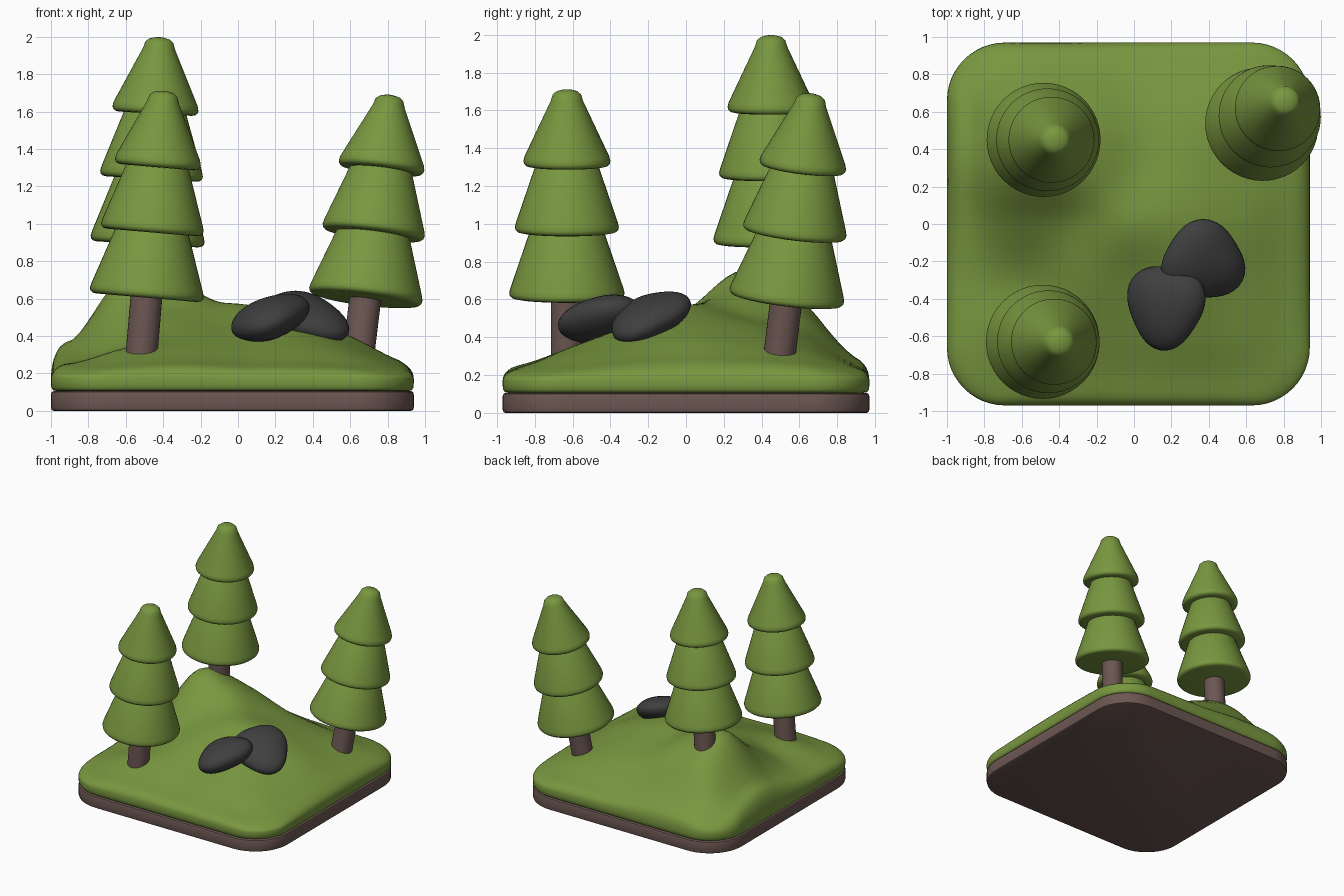
import bpy, math
from mathutils import Vector, Matrix

if "Cube" in bpy.data.objects:
    bpy.data.objects.remove(bpy.data.objects["Cube"])

def material(name, rgb):
    m = bpy.data.materials.new(name)
    m.diffuse_color = (*rgb, 1)
    m.use_nodes = True
    m.node_tree.nodes["Principled BSDF"].inputs["Base Color"].default_value = m.diffuse_color
    return m

GREEN = material("green", (0.19, 0.31, 0.05))
BROWN = material("brown", (0.15, 0.095, 0.085))
DARK = material("dark_grey", (0.05, 0.05, 0.05))

def make(name, verts, faces, mat, angle=40):
    me = bpy.data.meshes.new(name)
    me.from_pydata(verts, [], faces)
    me.materials.append(mat)
    ob = bpy.data.objects.new(name, me)
    bpy.context.collection.objects.link(ob)
    bpy.ops.object.select_all(action='DESELECT')
    ob.select_set(True)
    bpy.context.view_layer.objects.active = ob
    bpy.ops.object.shade_smooth_by_angle(angle=math.radians(angle))
    return ob

def skin(name, rings, mat, angle=40):
    """Join equal closed rings, listed bottom to top, and cap both ends."""
    n = len(rings[0])
    verts = [v for r in rings for v in r]
    faces = [(k*n + i, k*n + (i+1) % n, (k+1)*n + (i+1) % n, (k+1)*n + i)
             for k in range(len(rings)-1) for i in range(n)]
    faces.append(tuple(reversed(range(n))))
    faces.append(tuple(range(len(verts)-n, len(verts))))
    return make(name, verts, faces, mat, angle)

def lathe(name, profile, mat, matrix, n=48):
    rings = [[matrix @ Vector((r*math.cos(2*math.pi*i/n), r*math.sin(2*math.pi*i/n), z))
              for i in range(n)] for r, z in profile]
    return skin(name, rings, mat)

# rounded square outline shared by the slab and the ground
CX, HALF, RAD = -0.03, 0.97, 0.31
def outline(inset=0.0):
    h, r, pts = HALF - inset, RAD - inset, []
    c = h - r
    for q, (sx, sy) in enumerate([(1, 1), (-1, 1), (-1, -1), (1, -1)]):
        for i in range(13):
            a = math.pi/2*(q + i/12)
            pts.append((sx*c + r*math.cos(a), sy*c + r*math.sin(a)))
        nx, ny = [(-1, 1), (-1, -1), (1, -1), (1, 1)][q]
        a = math.pi/2*(q+1)
        p = Vector(pts[-1])
        e = Vector((nx*c + r*math.cos(a), ny*c + r*math.sin(a)))
        pts += [tuple(p.lerp(e, t/16)) for t in range(1, 16)]
    return pts

def slab_ring(inset, z):
    return [(CX + x, y, z) for x, y in outline(inset)]

# brown slab
skin("base_slab", [slab_ring(i, z) for i, z in
     [(.015, 0), (.004, .005), (0, .018), (0, .087), (.004, .1), (.015, .106)]], BROWN)

# coarse ground heights, rows from front to back, 0.3 apart
H = [[.22, .24, .25, .24, .24, .23, .21],
     [.25, .33, .35, .34, .35, .31, .23],
     [.26, .35, .45, .45, .45, .36, .25],
     [.31, .52, .54, .57, .51, .40, .26],
     [.37, .74, .67, .53, .47, .37, .26],
     [.32, .59, .56, .45, .39, .33, .25],
     [.25, .29, .29, .26, .25, .24, .22]]

def spline(p, t):
    a, b, c, d = p
    return b + .5*t*(c - a + t*(2*a - 5*b + 4*c - d + t*(3*(b - c) + d - a)))

def height(x, y):
    u = min(max((x + .9)/.3, 0), 5.999)
    v = min(max((y + .9)/.3, 0), 5.999)
    i, j = int(u), int(v)
    k = lambda n: min(max(n, 0), 6)
    return spline([spline([H[k(j+b)][k(i+a)] for a in (-1, 0, 1, 2)], u - i)
                   for b in (-1, 0, 1, 2)], v - j)

# hilly ground with a soft rim
rings = [slab_ring(i, z) for i, z in [(.03, .106), (.012, .11), (.002, .125), (0, .15)]]
for s in [1, .998, .993, .985, .97, .95] + [.92 - .04*i for i in range(23)] + [.012]:
    f = math.sqrt(max(0, 1 - ((s - .9)/.1)**2)) if s > .9 else 1
    rings.append([(CX + s*x, s*y, .17 + (height(CX + s*x, s*y) - .17)*f) for x, y in outline()])
skin("ground", rings, GREEN, 60)

# trees: leaning trunk plus three stacked tiers
TIERS = [(0, .305, .195, .39), (.35, .275, .165, .74), (.70, .23, .085, 1.08)]
def tree(tag, base, lean, drop):
    axis = Vector((*lean, 1)).normalized()
    M = Matrix.Translation(base) @ Vector((0, 0, 1)).rotation_difference(axis).to_matrix().to_4x4()
    lathe(tag + "_trunk", [(.085, -drop), (.085, .05)], BROWN, M, 32)
    for k, (z, r, rt, zt) in enumerate(TIERS):
        profile = [(r-.035, z), (r-.015, z+.004), (r-.003, z+.015), (r, z+.03),
                   (r-.006, z+.055), (rt, zt-.03)]
        if k == 2:
            profile += [(rt-.01, zt+.003), (rt-.03, zt+.02), (.025, zt+.028), (.004, zt+.03)]
        else:
            profile += [(rt-.02, zt)]
        lathe(f"{tag}_tier_{k+1}", profile, GREEN, M)

tree("back_left_tree", (-.485, .45, .89), (.06, .0), .35)
tree("front_left_tree", (-.49, -.63, .605), (.085, 0), .38)
tree("back_right_tree", (.68, .53, .595), (.122, .122), .38)

# rocks: squashed balls with a rounded three-cornered plan
def rock(name, centre, size, corner, tilt, n=40, m=20):
    rings = []
    for j in range(m+1):
        t = -math.pi/2 + math.pi*(j/m*.98 + .01)
        ring = []
        for i in range(n):
            a = 2*math.pi*i/n
            r = math.cos(t)*(1 + .08*math.cos(3*(a - math.radians(corner))))
            x, y = size[0]*r*math.cos(a), size[1]*r*math.sin(a)
            z = size[2]*math.sin(t) + tilt[0]*x + tilt[1]*y
            ring.append((centre[0]+x, centre[1]+y, centre[2]+z))
        rings.append(ring)
    skin(name, rings, DARK, 60)

rock("front_rock", (.17, -.435, .495), (.205, .225, .115), -95, (.25, .12))
rock("back_rock", (.37, -.2, .505), (.22, .21, .11), 90, (-.25, .3))
